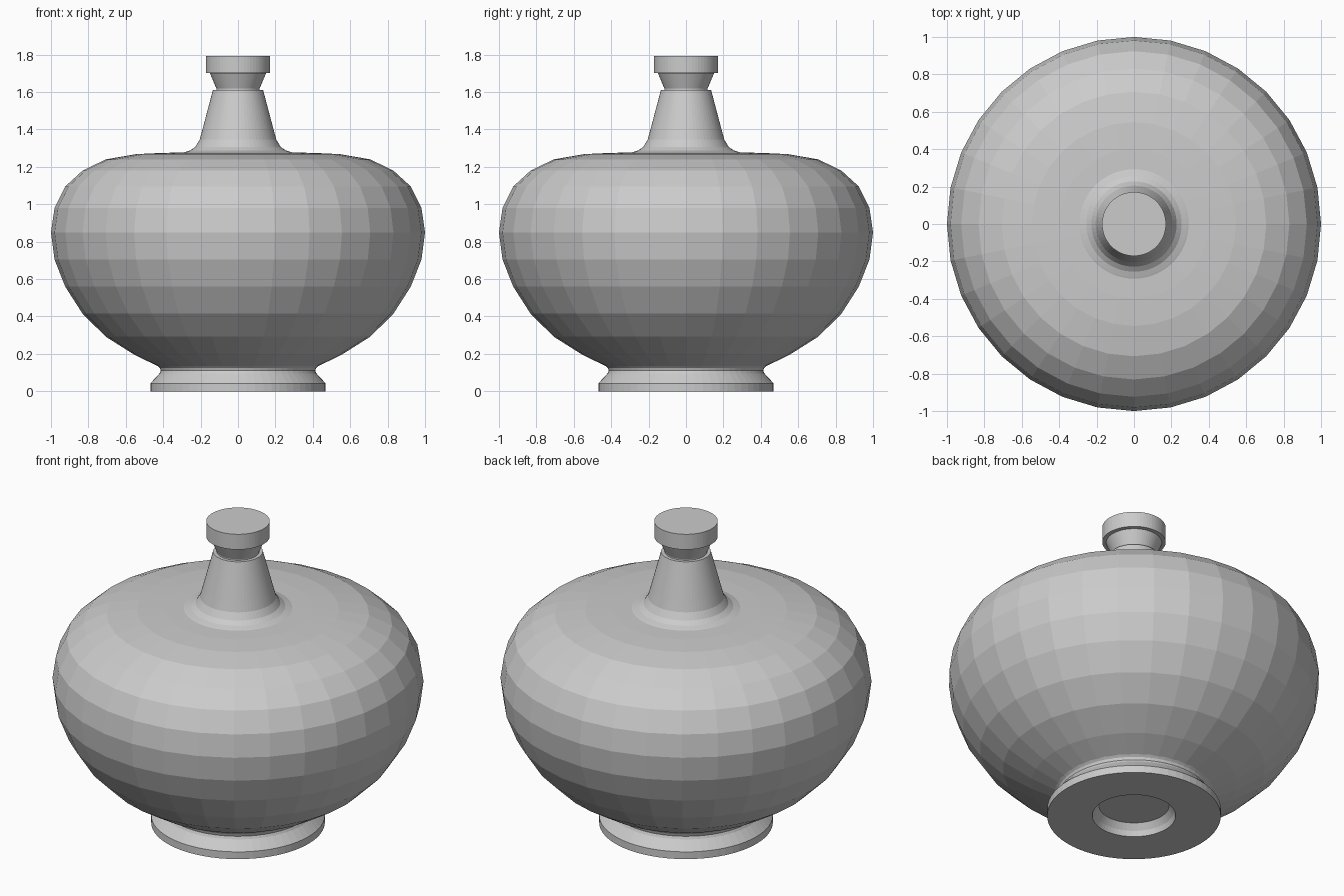
import bpy, bmesh
from math import cos, sin, tau


def lathe(name, profile, sides):
    """Revolve (radius, z) points around z, closing each end with a flat cap."""
    bm = bmesh.new()
    rings = [[bm.verts.new((r * cos(tau * i / sides), r * sin(tau * i / sides), z))
              for i in range(sides)] for r, z in profile]
    for a, b in zip(rings, rings[1:]):
        for i in range(sides):
            j = (i + 1) % sides
            bm.faces.new((a[i], a[j], b[j], b[i]))
    bm.faces.new(rings[0][::-1])
    bm.faces.new(rings[-1])
    bmesh.ops.recalc_face_normals(bm, faces=bm.faces[:])
    mesh = bpy.data.meshes.new(name)
    bm.to_mesh(mesh)
    bm.free()
    obj = bpy.data.objects.new(name, mesh)
    bpy.context.collection.objects.link(obj)
    return obj


# squat faceted belly
lathe("body", [(0.40, 0.125), (0.43, 0.135), (0.555, 0.196), (0.707, 0.292), (0.831, 0.415),
               (0.924, 0.56), (0.981, 0.705), (1.0, 0.85), (0.981, 0.98),
               (0.924, 1.095), (0.831, 1.18), (0.707, 1.24), (0.545, 1.268),
               (0.40, 1.275), (0.25, 1.277)], 32)

# flared foot with a shallow recess underneath
lathe("foot", [(0.19, 0.065), (0.215, 0.03), (0.225, 0.0), (0.468, 0.0),
               (0.468, 0.043), (0.42, 0.095), (0.413, 0.11), (0.418, 0.125),
               (0.435, 0.14), (0.40, 0.15)], 64)

# tapered neck with a filleted base
lathe("neck", [(0.31, 1.27), (0.285, 1.279), (0.255, 1.288), (0.228, 1.307),
               (0.205, 1.345), (0.19, 1.40), (0.134, 1.612)], 64)

# grooved collar and flat cap
lathe("collar", [(0.115, 1.60), (0.115, 1.618), (0.15, 1.70), (0.14, 1.705)], 64)
lathe("cap", [(0.171, 1.702), (0.171, 1.793)], 64)
